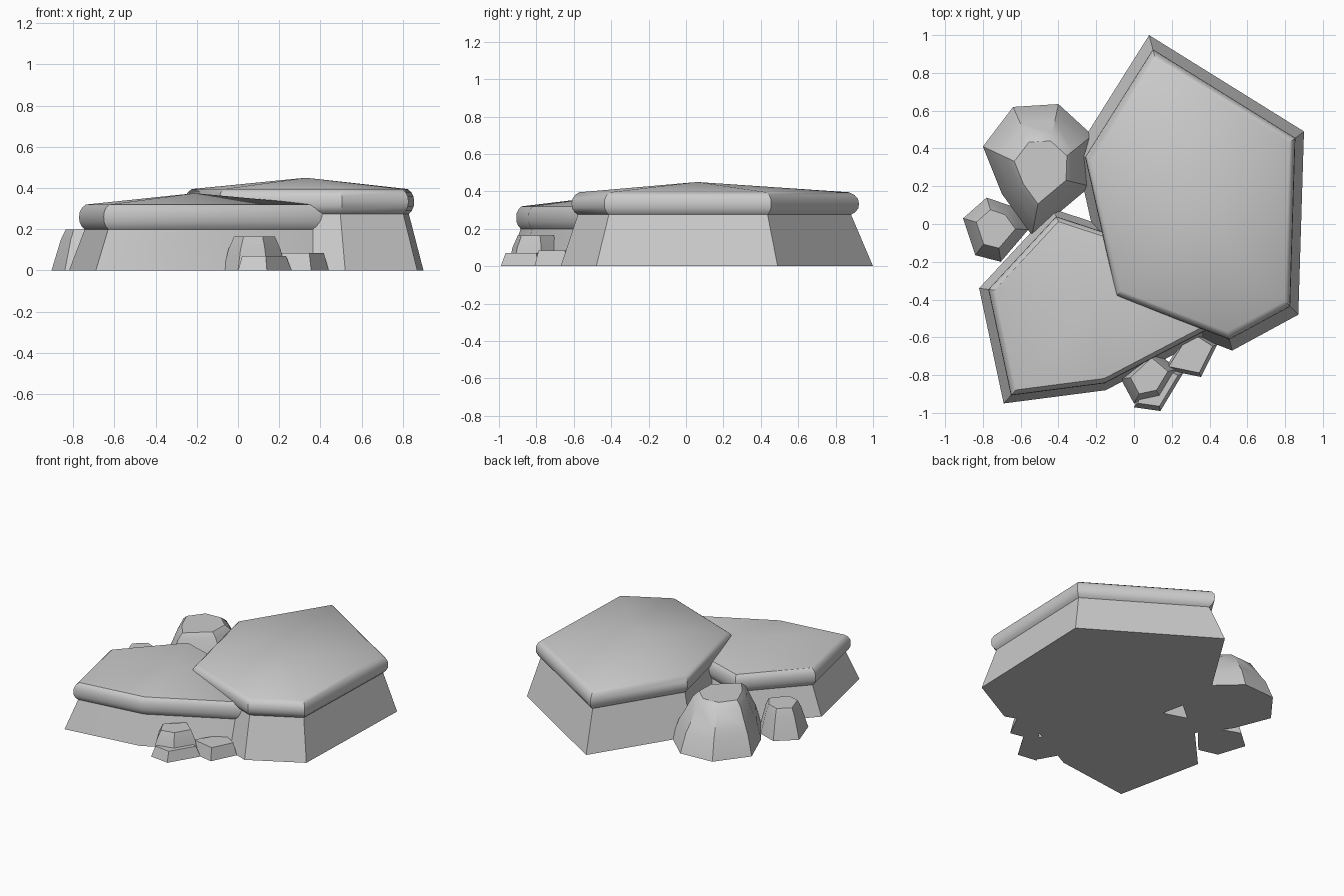
import bpy, bmesh
from mathutils import Vector

if "Cube" in bpy.data.objects:
    bpy.data.objects.remove(bpy.data.objects["Cube"])


def rock(name, outline, centre, rings, apex=None, angle=0.6):
    """Stack scaled copies of a polygon outline; rings are (z, scale)."""
    bm = bmesh.new()
    c = Vector(centre)
    layers = []
    for z, s in rings:
        layers.append([bm.verts.new((*(c + (Vector(p) - c) * s), z)) for p in outline])
    n = len(outline)
    for low, high in zip(layers, layers[1:]):
        for i in range(n):
            j = (i + 1) % n
            bm.faces.new((low[i], low[j], high[j], high[i]))
    bm.faces.new(layers[0])
    if apex:
        tip = bm.verts.new((*c, apex))
        for i in range(n):
            bm.faces.new((layers[-1][i], layers[-1][(i + 1) % n], tip))
    else:
        bm.faces.new(layers[-1])
    bmesh.ops.recalc_face_normals(bm, faces=bm.faces)
    me = bpy.data.meshes.new(name)
    bm.to_mesh(me)
    bm.free()
    ob = bpy.data.objects.new(name, me)
    bpy.context.collection.objects.link(ob)
    bpy.ops.object.select_all(action='DESELECT')
    ob.select_set(True)
    bpy.context.view_layer.objects.active = ob
    bpy.ops.object.shade_smooth_by_angle(angle=angle)
    return ob


def slab_rings(z0, z1):
    """Tapered wall, then a rounded overhanging cap between z0 and z1."""
    h = z1 - z0
    bulge = [(0, .875), (.12, .90), (.3, .917), (.5, .92), (.7, .915), (.88, .895), (1, .865)]
    return [(0, 1)] + [(z0 + t * h, s) for t, s in bulge]


# Two large flat-topped slabs
rock("tall_slab",
     [(.08, 1), (-.31, .38), (-.13, -.42), (.52, -.67), (.87, -.48), (.90, .49)],
     (.33, .06), slab_rings(.275, .395), apex=.45)
rock("low_slab",
     [(-.82, -.34), (-.69, -.95), (-.15, -.88), (.48, -.55), (.3, -.15), (-.155, -.01), (-.43, .08)],
     (-.21, -.42), slab_rings(.2, .32), apex=.375)

# Boulders on the left
rock("left_boulder",
     [(-.80, .41), (-.64, .62), (-.40, .635), (-.22, .47), (-.23, .20), (-.54, -.06), (-.70, .16)],
     (-.48, .26), [(0, 1), (.13, .87), (.18, .78), (.29, .60), (.325, .48)])
rock("left_small_rock",
     [(-.905, .03), (-.78, .14), (-.65, .095), (-.56, -.03), (-.705, -.20), (-.84, -.165)],
     (-.73, -.02), [(0, 1), (.15, .74), (.20, .6)])

# Small stones at the front
rock("front_stone",
     [(-.07, -.82), (0, -.95), (.14, -.92), (.23, -.77), (.10, -.66)],
     (.08, -.80), [(0, 1), (.10, .85), (.165, .66)])
rock("front_low_stone",
     [(0, -.97), (.14, -.99), (.26, -.79), (.10, -.72)],
     (.11, -.85), [(0, 1), (.07, .82)])
rock("front_right_stone",
     [(.16, -.77), (.355, -.81), (.44, -.64), (.30, -.55)],
     (.30, -.68), [(0, 1), (.085, .83)])
